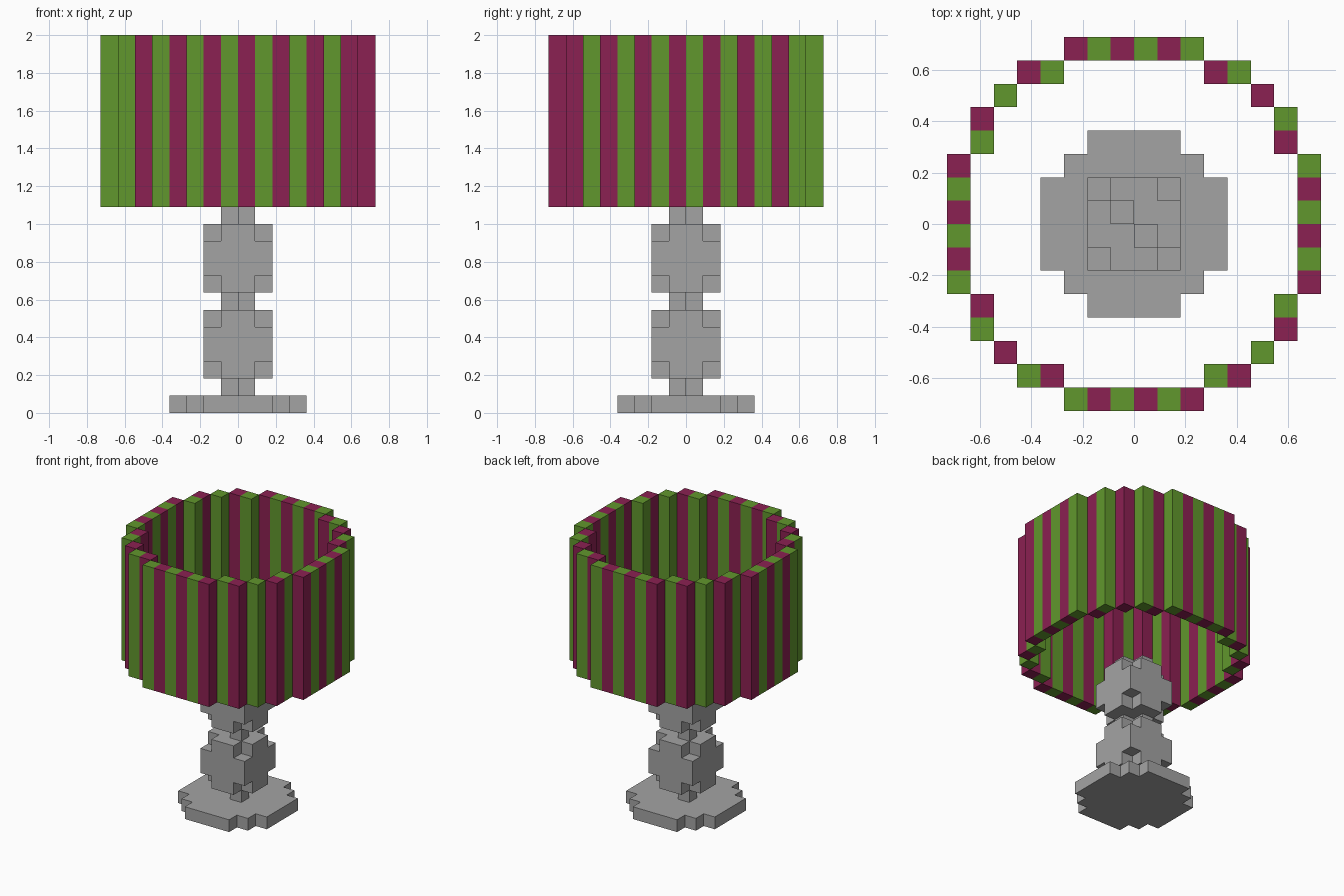
import bpy, bmesh
from math import radians
from mathutils import Vector

U = 2 / 22  # edge length of one cube cell

cube = bpy.data.objects.get("Cube")
if cube:
    bpy.data.objects.remove(cube, do_unlink=True)


def material(name, rgb):
    m = bpy.data.materials.new(name)
    m.use_nodes = True
    color = (*rgb, 1)
    m.diffuse_color = color
    m.node_tree.nodes["Principled BSDF"].inputs["Base Color"].default_value = color
    return m


grey = material("stone grey", (0.37, 0.37, 0.37))
green = material("leaf green", (0.12, 0.31, 0.026))
plum = material("plum", (0.26, 0.015, 0.085))

AXES = [Vector((1, 0, 0)), Vector((0, 1, 0)), Vector((0, 0, 1))]


def build_cells(name, cells, materials):
    """Skin a {(x, y, z): material index} cell map and merge its flat faces."""
    bm = bmesh.new()
    for cell, mat in cells.items():
        center = Vector(cell) + Vector((0.5, 0.5, 0.5))
        for k in range(3):
            for sign in (-1, 1):
                n = AXES[k] * sign
                if tuple(int(a + b) for a, b in zip(cell, n)) in cells:
                    continue
                a, b = AXES[(k + 1) % 3] / 2, AXES[(k + 2) % 3] * sign / 2
                mid = center + n / 2
                corners = (mid - a - b, mid + a - b, mid + a + b, mid - a + b)
                face = bm.faces.new([bm.verts.new(c * U) for c in corners])
                face.material_index = mat
    bmesh.ops.remove_doubles(bm, verts=bm.verts, dist=U / 100)
    bmesh.ops.dissolve_limit(bm, angle_limit=radians(1), verts=bm.verts,
                             edges=bm.edges, delimit={'MATERIAL'})
    mesh = bpy.data.meshes.new(name)
    bm.to_mesh(mesh)
    bm.free()
    for m in materials:
        mesh.materials.append(m)
    obj = bpy.data.objects.new(name, mesh)
    bpy.context.collection.objects.link(obj)
    return obj


# Stepped round foot
foot = {(x, y, 0): 0 for x in range(-4, 4) for y in range(-4, 4)
        if abs(x + 0.5) + abs(y + 0.5) < 5.5}
build_cells("foot", foot, [grey])

# Two blocks with notched corners
for name, z0 in (("lower_block", 2), ("upper_block", 7)):
    block = {(x, y, z0 + z): 0
             for x in range(-2, 2) for y in range(-2, 2) for z in range(4)
             if not (x in (-2, 1) and y in (-2, 1) and z in (0, 3))}
    build_cells(name, block, [grey])

# Necks made of two diagonal cells
for name, z in (("lower_neck", 1), ("middle_neck", 6), ("upper_neck", 11)):
    build_cells(name, {(-1, 0, z): 0, (0, -1, z): 0}, [grey])

# Striped shade: a quarter ring turned four times, colours alternating
quarter = [(x, -8) for x in range(-3, 3)]
quarter += [(3, -7), (4, -7), (5, -6), (6, -5), (6, -4)]
ring = []
for turn in range(4):
    ring += quarter
    quarter = [(-y - 1, x) for x, y in quarter]
shade = {(x, y, z): i % 2 for i, (x, y) in enumerate(ring) for z in range(12, 22)}
build_cells("lamp_shade", shade, [green, plum])
